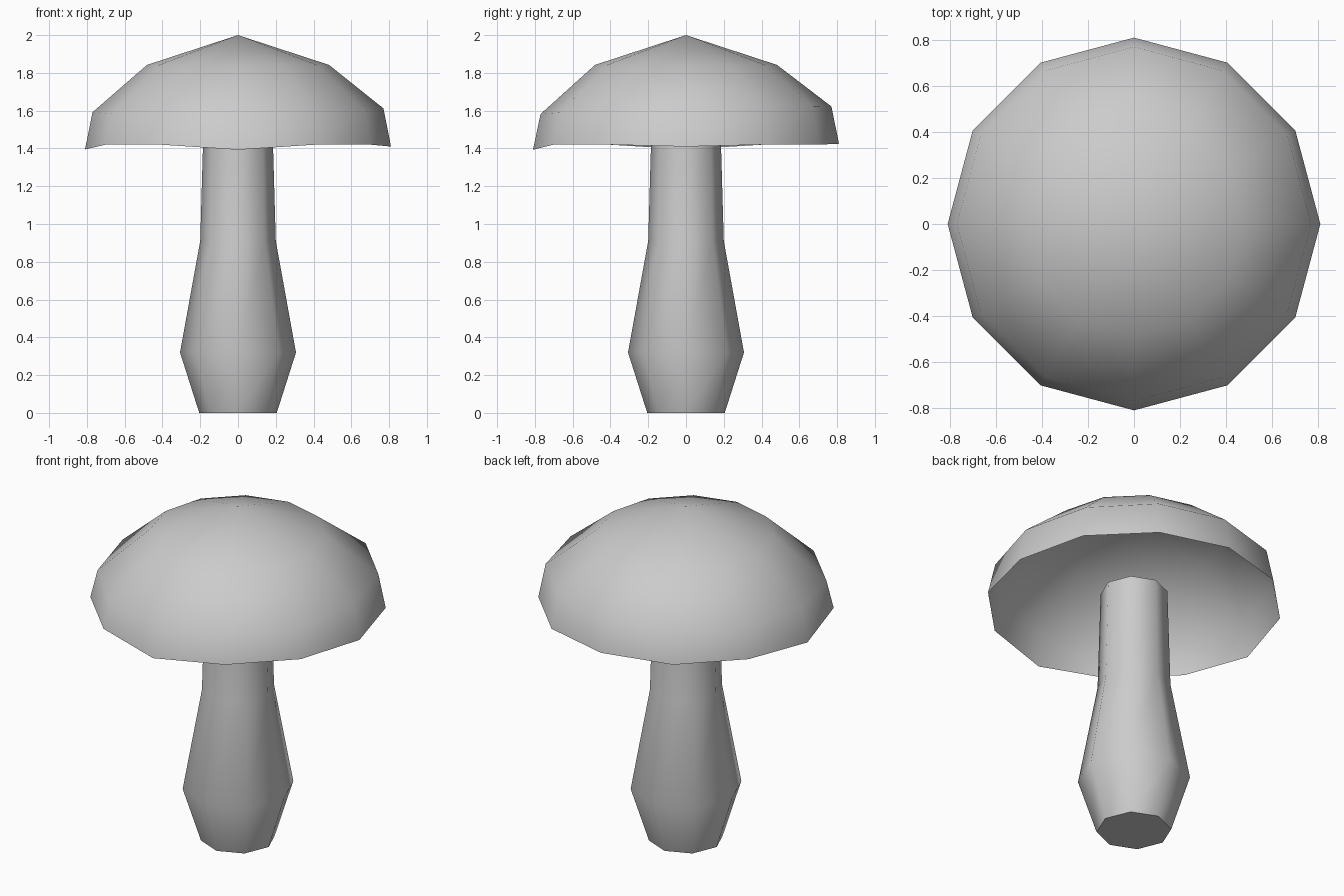
import bpy, bmesh, math

cube = bpy.data.objects.get("Cube")
if cube:
    bpy.data.objects.remove(cube, do_unlink=True)

grey = bpy.data.materials.new("plain_grey")
grey.use_nodes = True
colour = (0.6, 0.6, 0.6, 1)
grey.diffuse_color = colour
grey.node_tree.nodes["Principled BSDF"].inputs["Base Color"].default_value = colour


def lathe(name, profile, sides, height_offset=None, apex=None, ends=False):
    """Stack rings of (radius, z) and join them into one surface."""
    bm = bmesh.new()
    rings = []
    for level, (r, z) in enumerate(profile):
        ring = []
        for i in range(sides):
            a = math.tau * i / sides
            dz = height_offset(level, i, a) if height_offset else 0
            ring.append(bm.verts.new((r * math.cos(a), r * math.sin(a), z + dz)))
        rings.append(ring)
    for low, high in zip(rings, rings[1:]):
        for i in range(sides):
            j = (i + 1) % sides
            bm.faces.new((low[i], low[j], high[j], high[i]))
    if apex is not None:
        tip = bm.verts.new((0, 0, apex))
        for i in range(sides):
            bm.faces.new((rings[-1][i], rings[-1][(i + 1) % sides], tip))
    if ends:
        bm.faces.new(rings[0][::-1])
        bm.faces.new(rings[-1])
    for f in bm.faces:
        f.smooth = True
    # Keep the flat ends crisp
    if ends:
        for e in bm.edges:
            if any(len(f.verts) == sides for f in e.link_faces):
                e.smooth = False
    mesh = bpy.data.meshes.new(name)
    bm.to_mesh(mesh)
    bm.free()
    mesh.materials.append(grey)
    obj = bpy.data.objects.new(name, mesh)
    bpy.context.collection.objects.link(obj)
    return obj


def cap_wobble(level, i, a):
    """Slightly uneven rim, and a gentle tilt on the ring above it."""
    if level == 0:
        return {0: -0.01, 3: 0.005, 6: -0.025, 9: -0.027}.get(i, 0)
    if level == 1:
        return 0.01 * math.cos(a) + 0.02 * math.sin(a)
    return 0


# Stem: eight-sided, swollen near the base, ending inside the cap
lathe("stem", [(0.205, 0), (0.307, 0.32), (0.2, 0.91), (0.183, 1.5)], 8, ends=True)

# Cap: open twelve-sided dome
lathe("cap", [(0.81, 1.42), (0.77, 1.602), (0.482, 1.842)], 12, cap_wobble, apex=2.0)
